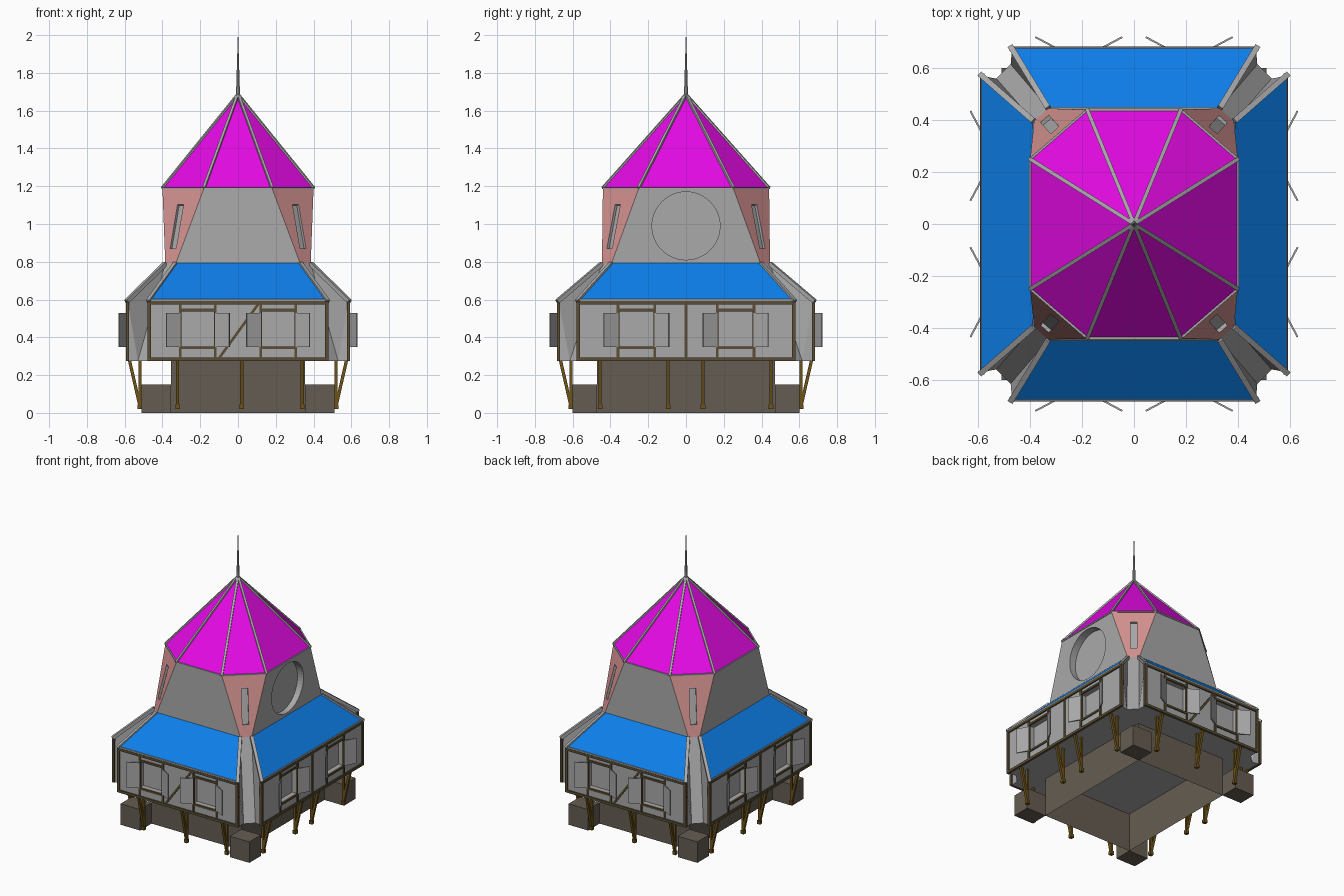
import bpy, bmesh
from math import pi
from mathutils import Vector as V, Matrix

if "Cube" in bpy.data.objects:
    bpy.data.objects.remove(bpy.data.objects["Cube"])

def mat(name, c):
    m = bpy.data.materials.new(name)
    m.diffuse_color = (*c, 1)
    m.use_nodes = True
    m.node_tree.nodes["Principled BSDF"].inputs["Base Color"].default_value = m.diffuse_color
    return m

GREY = mat("plain_grey", (.40, .40, .40))
PINK = mat("pink_plaster", (.66, .29, .28))
MAGENTA = mat("magenta_tiles", (.78, .003, .78))
BLUE = mat("blue_tiles", (.004, .21, .82))
STONE = mat("dark_stone", (.13, .108, .085))
TIMBER = mat("timber", (.10, .075, .035))
LEGWOOD = mat("leg_wood", (.15, .085, .01))

def finish(bm, name, *mats, normals=True):
    if normals:
        bmesh.ops.recalc_face_normals(bm, faces=bm.faces)
    me = bpy.data.meshes.new(name)
    bm.to_mesh(me)
    bm.free()
    ob = bpy.data.objects.new(name, me)
    bpy.context.collection.objects.link(ob)
    for m in mats:
        me.materials.append(m)
    return ob

def face(bm, pts, index=0):
    f = bm.faces.new([bm.verts.new(p) for p in pts])
    f.material_index = index
    return f

def beam(bm, p, q, w, h=None):
    """Box from p to q; w is the width, h the upright size."""
    p, q = V(p), V(q)
    d = q - p
    m = Matrix.Translation((p + q) / 2) @ d.to_track_quat('Z', 'Y').to_matrix().to_4x4()
    bmesh.ops.create_cube(bm, size=1, matrix=m @ Matrix.Diagonal((w, h or w, d.length, 1)))

def carve(ob, bm):
    cutter = finish(bm, ob.name + "_cutter")
    cutter.hide_render = True
    cutter.hide_set(True)
    mod = ob.modifiers.new("carve", 'BOOLEAN')
    mod.operation, mod.solver, mod.object = 'DIFFERENCE', 'EXACT', cutter

def ring(ax, ay, bx, by, z):
    """Eight corners counter-clockwise, starting at the front edge."""
    return [V((x, y, z)) for x, y in ((-ax, -ay), (ax, -ay), (bx, -by), (bx, by),
                                      (ax, ay), (-ax, ay), (-bx, by), (-bx, -by))]

def on_side(k, u, out, z):
    """Point on side k (0 front, 1 right, 2 back, 3 left)."""
    return Matrix.Rotation(k * pi / 2, 3, 'Z') @ V((u, -out, z))

low = ring(.33, .445, .385, .395, .79)     # foot of tower
top = ring(.18, .44, .40, .25, 1.19)       # tower eave
eave = ring(.47, .675, .585, .57, .595)    # lower roof eave
floor = ring(.47, .675, .585, .57, .275)   # overhanging floor edge
notch = ring(.475, .615, .53, .56, .275)   # inset corner feet
apex = V((0, 0, 1.685))

# Side data: wall distance, half width, window inner and outer edge
sides = [(.675, .47, .12, .305), (.585, .57, .165, .36)] * 2

# House body with notched corners
bm = bmesh.new()
for i in range(0, 8, 2):
    a, b, c = i, i + 1, (i + 2) % 8
    face(bm, [floor[a], floor[b], eave[b], eave[a]])
    face(bm, [eave[a], eave[b], low[b], low[a]])
    face(bm, [low[b], low[c], notch[c], notch[b]])
    for n in (b, c):
        face(bm, [low[n], eave[n], notch[n]])
        face(bm, [eave[n], floor[n], notch[n]])
face(bm, low)
base = []
for i in range(0, 8, 2):
    base += [notch[i], floor[i], floor[i + 1], notch[i + 1]]
face(bm, base)
bmesh.ops.remove_doubles(bm, verts=bm.verts, dist=1e-5)
body = finish(bm, "house_body", GREY)
bm = bmesh.new()
for k, (d, w, a, b) in enumerate(sides):
    for s in (-1, 1):
        m = s * (a + b) / 2
        beam(bm, on_side(k, m, d - .04, .445), on_side(k, m, d + .04, .445), b - a, .19)
carve(body, bm)

# Blue lower roof panels
bm = bmesh.new()
for i in range(0, 8, 2):
    up = (eave[i + 1] - eave[i]).cross(low[i] - eave[i]).normalized() * .006
    face(bm, [p + up for p in (eave[i], eave[i + 1], low[i + 1], low[i])])
finish(bm, "lower_roof", BLUE, normals=False)

# Grey trims on lower roof
bm = bmesh.new()
for i in range(8):
    beam(bm, low[i], eave[i] + (eave[i] - low[i]) * .03, .022)
    if i % 2 == 0:
        beam(bm, eave[i], eave[i + 1], .014)
finish(bm, "lower_roof_trim", GREY)

# Tower with pink corners, slits and one round window
bm = bmesh.new()
for i in range(8):
    j = (i + 1) % 8
    face(bm, [low[i], low[j], top[j], top[i]], i % 2)
face(bm, low)
face(bm, top)
bmesh.ops.remove_doubles(bm, verts=bm.verts, dist=1e-5)
tower = finish(bm, "tower", GREY, PINK)
bm = bmesh.new()
for i in range(1, 8, 2):
    j = (i + 1) % 8
    foot, head = (low[i] + low[j]) / 2, (top[i] + top[j]) / 2
    z = (head - foot).normalized()
    x = (top[j] - top[i]).normalized()
    y = z.cross(x)
    m = Matrix((x, y, z)).transposed().to_4x4()
    m = Matrix.Translation(foot.lerp(head, .49)) @ m
    bmesh.ops.create_cube(bm, size=1, matrix=m @ Matrix.Diagonal((.042, .03, .24, 1)))
bmesh.ops.create_cone(bm, cap_ends=True, segments=48, radius1=.18, radius2=.18, depth=.12,
                      matrix=Matrix.Translation((.405, 0, .99)) @ Matrix.Rotation(pi / 2, 4, 'Y'))
carve(tower, bm)

# Magenta spire roof
bm = bmesh.new()
for i in range(8):
    face(bm, [top[i], top[(i + 1) % 8], apex])
bmesh.ops.remove_doubles(bm, verts=bm.verts, dist=1e-5)
finish(bm, "upper_roof", MAGENTA)

# Grey ridges and eaves of the upper roof
bm = bmesh.new()
for i in range(8):
    beam(bm, top[i], apex, .015)
    beam(bm, top[i], top[(i + 1) % 8], .009)
finish(bm, "upper_roof_trim", GREY)

# Needle finial
bm = bmesh.new()
bmesh.ops.create_cone(bm, cap_ends=True, segments=8, radius1=.011, radius2=.001, depth=.33,
                      matrix=Matrix.Translation((0, 0, 1.835)))
finish(bm, "finial", GREY)

# Timber framing on walls, and open shutters
frame, shutters = bmesh.new(), bmesh.new()
for k, (d, w, a, b) in enumerate(sides):
    def bar(u0, z0, u1, z1, t=.014):
        beam(frame, on_side(k, u0, d, z0), on_side(k, u1, d, z1), t)
    for z in (.283, .583):
        bar(-w, z, w, z, .018)
    for s in (-1, 1):
        bar(s * w, .275, s * w, .59, .018)
        for u in (a, b):
            bar(s * u, .285, s * u, .585)
        for z in (.345, .545):
            bar(s * a, z, s * b, z)
        for u, tip in ((a, a - .075), (b, b + .075)):
            beam(shutters, on_side(k, s * u, d + .005, .44),
                 on_side(k, s * tip, d + .045, .44), .007, .18)
    if k % 2:
        bar(0, .285, 0, .585)
    else:
        bar(-.10, .29, .11, .58)
finish(frame, "wall_timbers", TIMBER)
finish(shutters, "shutters", GREY)

# Stone base: open-bottomed box with low blocks at the corners
bm = bmesh.new()
for k, (d, w) in enumerate([(.47, .355), (.355, .47)] * 2):
    face(bm, [on_side(k, -w, d, 0), on_side(k, w, d, 0),
              on_side(k, w, d, .275), on_side(k, -w, d, .275)])
finish(bm, "stone_base", STONE, normals=False)
bm = bmesh.new()
for sx in (-1, 1):
    for sy in (-1, 1):
        beam(bm, (sx * .4325, sy * .47, .075), (sx * .4325, sy * .60, .075), .155, .15)
finish(bm, "corner_blocks", STONE)

# Posts and slanted braces under the overhang
bm = bmesh.new()
spots = [(.61, .665, (-.32, .02, .34)), (.52, .575, (-.455, -.095, .09, .45))] * 2
for k, (d, out, us) in enumerate(spots):
    for u in us:
        beam(bm, on_side(k, u, d, .03), on_side(k, u, d, .28), .016)
        beam(bm, on_side(k, u, d, .04), on_side(k, u, out, .28), .017)
        beam(bm, on_side(k, u, d, .02), on_side(k, u, d, .045), .024)
finish(bm, "legs", LEGWOOD)
